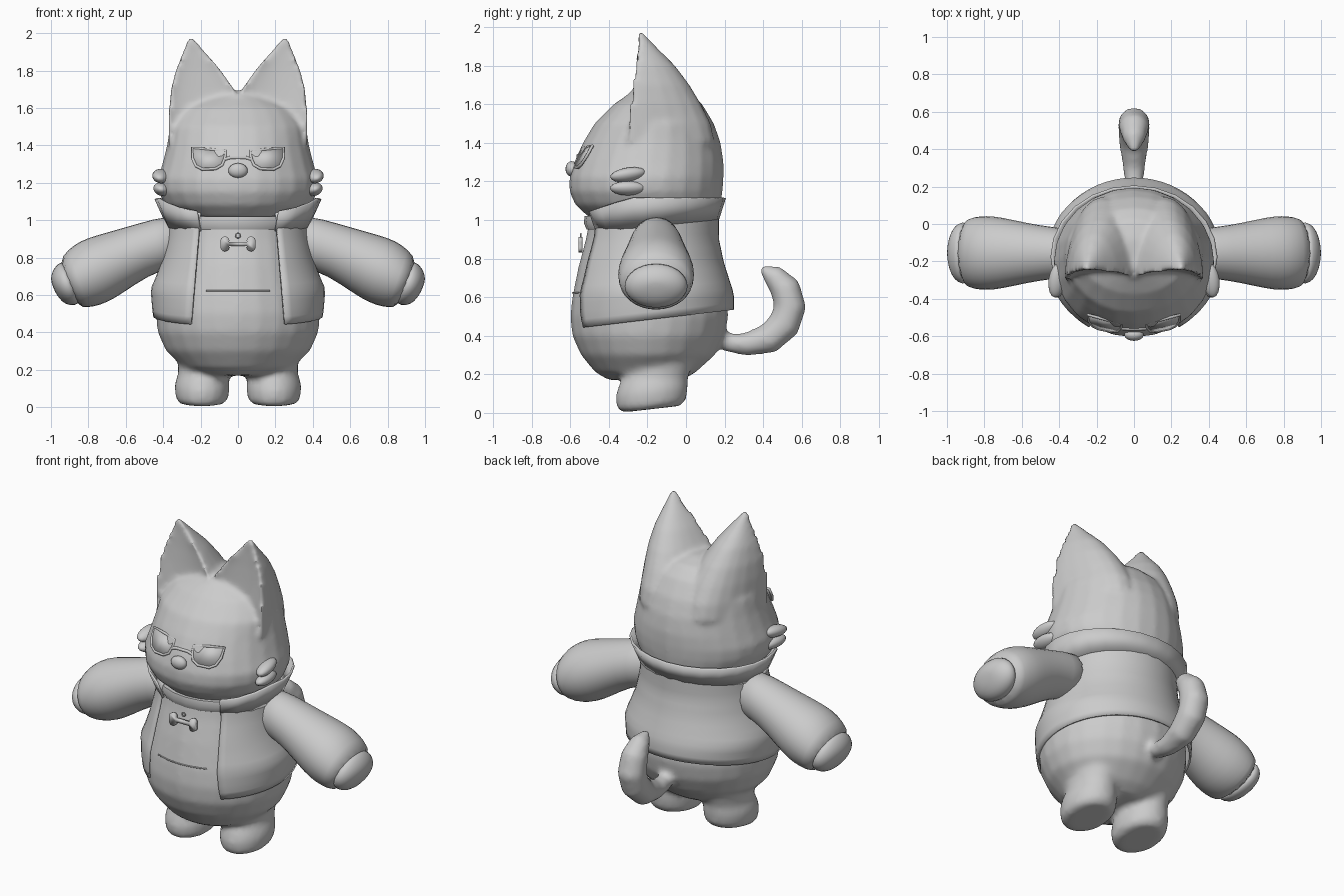
import bpy, bmesh, math
from mathutils import Vector

cube = bpy.data.objects.get("Cube")
if cube:
    bpy.data.objects.remove(cube)

GREY = bpy.data.materials.new("plain grey")
GREY.use_nodes = True
GREY.diffuse_color = (0.6, 0.6, 0.6, 1)
GREY.node_tree.nodes["Principled BSDF"].inputs["Base Color"].default_value = (0.6, 0.6, 0.6, 1)


def make(name, verts, faces, angle=40):
    me = bpy.data.meshes.new(name)
    me.from_pydata([tuple(v) for v in verts], [], faces)
    bm = bmesh.new()
    bm.from_mesh(me)
    bmesh.ops.recalc_face_normals(bm, faces=bm.faces)
    bm.to_mesh(me)
    bm.free()
    me.materials.append(GREY)
    ob = bpy.data.objects.new(name, me)
    bpy.context.scene.collection.objects.link(ob)
    select([ob])
    bpy.ops.object.shade_smooth_by_angle(angle=math.radians(angle))
    return ob


def select(obs):
    bpy.ops.object.select_all(action="DESELECT")
    for o in obs:
        o.select_set(True)
    bpy.context.view_layer.objects.active = obs[0]


def grid(name, rows, closed=True, caps=True, angle=40):
    n, m = len(rows[0]), len(rows)
    faces = [(r * n + i, r * n + (i + 1) % n, (r + 1) * n + (i + 1) % n, (r + 1) * n + i)
             for r in range(m - 1) for i in range(n if closed else n - 1)]
    if closed and caps:
        faces += [tuple(range(n)), tuple(range((m - 1) * n, m * n))]
    return make(name, [v for row in rows for v in row], faces, angle)


def ring(c, a, b, n=24):
    return [Vector(c) + Vector(a) * math.cos(2 * math.pi * i / n)
            + Vector(b) * math.sin(2 * math.pi * i / n) for i in range(n)]


def stack(profile, cx=0):
    # profile rows: height, half width, front y, back y
    return [ring((cx, (f + b) / 2, z), (w, 0, 0), (0, (b - f) / 2, 0)) for z, w, f, b in profile]


def subsurf(ob, levels=1):
    mod = ob.modifiers.new("subdivision", "SUBSURF")
    mod.levels = mod.render_levels = levels


def blend(name, obs, voxel, rounds):
    # fuse overlapping forms into one soft skin
    select(obs)
    bpy.ops.object.join()
    ob = obs[0]
    ob.name = name
    mod = ob.modifiers.new("fuse", "REMESH")
    mod.mode, mod.voxel_size, mod.use_smooth_shade = "VOXEL", voxel, True
    mod = ob.modifiers.new("soften", "SMOOTH")
    mod.factor, mod.iterations = 0.5, rounds
    return ob


def ball(name, c, size, rot=(0, 0, 0)):
    bpy.ops.mesh.primitive_uv_sphere_add(segments=16, ring_count=10, location=c, rotation=rot)
    ob = bpy.context.object
    ob.name, ob.scale = name, size
    ob.data.materials.append(GREY)
    bpy.ops.object.shade_smooth()
    return ob


def tube(name, pts, radius, cyclic=False):
    cu = bpy.data.curves.new(name, "CURVE")
    cu.dimensions, cu.bevel_depth, cu.bevel_resolution = "3D", radius, 2
    sp = cu.splines.new("POLY")
    sp.points.add(len(pts) - 1)
    for p, v in zip(sp.points, pts):
        p.co = (*v, 1)
    sp.use_cyclic_u = cyclic
    cu.materials.append(GREY)
    ob = bpy.data.objects.new(name, cu)
    bpy.context.scene.collection.objects.link(ob)


def sample(profile, z):
    for a, b in zip(profile, profile[1:]):
        if z <= b[0]:
            t = max(0, (z - a[0]) / (b[0] - a[0]))
            return [p + (q - p) * t for p, q in zip(a[1:], b[1:])]
    return profile[-1][1:]


# Body, legs and tail fused together
torso = grid("torso", stack([
    (0.17, 0.18, -0.40, -0.02), (0.21, 0.29, -0.47, 0.05), (0.30, 0.385, -0.545, 0.15),
    (0.40, 0.43, -0.59, 0.20), (0.50, 0.44, -0.60, 0.22), (0.60, 0.425, -0.59, 0.21),
    (0.75, 0.38, -0.56, 0.17), (0.90, 0.345, -0.52, 0.14), (1.06, 0.33, -0.49, 0.13)]))
parts = [torso]
for s in (1, -1):
    rows = stack([(0.0, 0.115, -0.33, -0.03), (0.025, 0.14, -0.36, 0.0), (0.09, 0.148, -0.365, 0.01),
                  (0.14, 0.142, -0.35, 0.01), (0.18, 0.128, -0.33, 0.01), (0.24, 0.13, -0.33, 0.03),
                  (0.32, 0.14, -0.33, 0.06)], 0.192 * s)
    for row in rows[:3]:
        for v in row:
            v.z += 0.04 * (v.y + 0.35) / 0.35
    parts.append(grid("leg", rows))
path = [(0.12, 0.42, 0.04), (0.22, 0.365, 0.05), (0.31, 0.355, 0.06), (0.43, 0.385, 0.08),
        (0.51, 0.46, 0.085), (0.54, 0.55, 0.085), (0.515, 0.645, 0.08), (0.455, 0.71, 0.06), (0.39, 0.75, 0.02)]
rows = []
for i, (y, z, r) in enumerate(path):
    p, q = path[max(0, i - 1)], path[min(len(path) - 1, i + 1)]
    d = Vector((0, q[0] - p[0], q[1] - p[1])).normalized()
    rows.append(ring((0, y, z), (r, 0, 0), d.cross(Vector((1, 0, 0))) * r, 16))
parts.append(grid("tail", rows))
blend("body", parts, 0.018, 6)

# Head with two ears
skull = grid("skull", stack([
    (0.98, 0.22, -0.42, 0.08), (1.02, 0.31, -0.51, 0.14), (1.08, 0.39, -0.575, 0.18), (1.15, 0.425, -0.605, 0.19),
    (1.22, 0.43, -0.605, 0.195), (1.30, 0.405, -0.58, 0.195), (1.40, 0.38, -0.535, 0.18),
    (1.50, 0.365, -0.475, 0.145), (1.60, 0.30, -0.375, 0.085), (1.66, 0.18, -0.29, 0.02),
    (1.69, 0.05, -0.22, -0.08)]))
parts = [skull]
for s in (1, -1):
    rows = []
    # height, inner x, outer x, front y, back y
    for z, x0, x1, f, b in [(1.40, -0.05, 0.372, -0.30, 0.15), (1.50, -0.05, 0.372, -0.31, 0.13),
                            (1.60, -0.03, 0.37, -0.30, 0.08), (1.70, 0.02, 0.36, -0.285, 0.02),
                            (1.80, 0.09, 0.335, -0.27, -0.055), (1.90, 0.175, 0.295, -0.255, -0.155),
                            (1.98, 0.245, 0.265, -0.25, -0.23)]:
        row = []
        for v in ring((0, 0, 0), (1, 0, 0), (0, 1, 0)):
            depth = v.y if v.y > 0 else -0.12 * v.y
            row.append((s * ((x0 + x1) / 2 + v.x * (x1 - x0) / 2), f + (b - f) * depth, z))
        rows.append(row)
    parts.append(grid("ear", rows))
blend("head", parts, 0.016, 5)

# Cheek tufts and nose
for s in (1, -1):
    for z, x, tilt in ((1.235, 0.41, 0.15), (1.165, 0.405, 0.0)):
        ball("cheek_tuft", (s * x, -0.30, z), (0.048, 0.095, 0.036), (tilt, -0.3 * s, 0.1 * s))
ball("nose", (0, -0.592, 1.265), (0.052, 0.033, 0.04))

# Open jacket with slanted hem
coat = [(0.42, 0.44, -0.60, 0.23), (0.50, 0.452, -0.612, 0.242), (0.62, 0.462, -0.605, 0.242), (0.68, 0.435, -0.59, 0.222),
        (0.78, 0.40, -0.57, 0.19), (0.90, 0.375, -0.535, 0.165), (1.06, 0.36, -0.51, 0.165)]


def wrap(bottom, top, shape, opening, cols, rows):
    out = []
    for r in range(rows + 1):
        k, row = r / rows, []
        for c in range(cols + 1):
            u = c / cols
            w, f, b = shape(k, (bottom(-math.cos(2 * math.pi * u)) * (1 - k) + top(0) * k))
            start = math.asin(opening(k) / w)
            t = start + u * (2 * math.pi - 2 * start)
            side = -math.cos(t)
            z = bottom(side) * (1 - k) + top(side) * k
            row.append((w * math.sin(t), (f + b) / 2 + side * (b - f) / 2, z))
        out.append(row)
    return out


def thicken(ob, amount):
    mod = ob.modifiers.new("thickness", "SOLIDIFY")
    mod.thickness, mod.offset = amount, 0


jacket = grid("jacket", wrap(lambda d: 0.485 + 0.05 * d, lambda d: 1.04, lambda k, z: sample(coat, z),
                             lambda k: 0.25 - 0.05 * k, 48, 14), closed=False)
thicken(jacket, 0.012)

# Faceted upright collar
collar = grid("jacket_collar", wrap(
    lambda d: 0.97 + 0.035 * d, lambda d: 1.115 - 0.085 * max(0, -d - 0.3) / 0.7,
    lambda k, z: (0.375 + 0.065 * k, -0.515 - 0.035 * k, 0.165 + 0.035 * k),
    lambda k: 0.2 + 0.02 * k, 20, 1), closed=False, angle=10)
thicken(collar, 0.014)

# Neck band, tag ring and bone tag
band = grid("neck_band", stack([(0.95, 0.34, -0.515, 0.13), (0.985, 0.36, -0.53, 0.13),
                                (1.02, 0.35, -0.525, 0.13)]))
tube("tag_ring", ring((0, -0.545, 0.918), (0.012, 0, 0), (0, 0, 0.012), 12), 0.004, True)


def plate(name, outline, depth):
    ob = make(name, outline, [tuple(range(len(outline)))])
    thicken(ob, depth)


bone = []
for sx, sz, a0 in ((1, 1, 210), (1, -1, 90), (-1, -1, 30), (-1, 1, -90)):
    knobs = []
    for i in range(9):
        # each knob sweeps from the shaft round to the end notch
        a = math.radians(200 - 220 * i / 8)
        knobs.append((sx * (0.07 + 0.024 * math.cos(a)), -0.548, 0.873 + sz * (0.018 + 0.022 * math.sin(a))))
    bone += knobs if sx * sz > 0 else knobs[::-1]
plate("bone_tag", bone, 0.02)

# Shirt pocket seam
tube("shirt_seam", [(x / 100, -0.195 - 0.393 * math.sqrt(1 - (x / 42) ** 2), 0.622)
                    for x in range(-17, 18, 2)], 0.004)

# Sleeves and hands: section top and bottom points plus depth
sleeve = [(0.30, 1.04, 0.30, 0.74, 0.13), (0.45, 1.01, 0.42, 0.73, 0.14), (0.62, 0.96, 0.54, 0.66, 0.165),
          (0.75, 0.925, 0.66, 0.575, 0.195), (0.845, 0.895, 0.74, 0.54, 0.205),
          (0.91, 0.845, 0.80, 0.53, 0.195), (0.968, 0.78, 0.86, 0.53, 0.185)]
hand = [(0.93, 0.79, 0.83, 0.56, 0.165), (0.962, 0.77, 0.872, 0.54, 0.172), (0.987, 0.742, 0.92, 0.545, 0.15),
        (1.0, 0.705, 0.957, 0.58, 0.10), (1.0, 0.67, 0.98, 0.62, 0.04)]
for s, side in ((1, "left"), (-1, "right")):
    for name, prof in (("sleeve", sleeve), ("hand", hand)):
        rows = [ring((s * (a + c) / 2, -0.155, (b + d) / 2), (s * (a - c) / 2, 0, (b - d) / 2), (0, e, 0), 16)
                for a, b, c, d, e in prof]
        subsurf(grid(side + "_" + name, rows))

# Half-rim glasses following the face
def on_face(x, z):
    return (x, -0.605 + 0.33 * abs(x) - 0.1 * abs(x) + 0.55 * (z - 1.27), z)


for s in (1, -1):
    rim = [on_face(s * x, z) for x, z in
           ((0.065, 1.37), (0.15, 1.378), (0.245, 1.385), (0.243, 1.33), (0.225, 1.29), (0.19, 1.272),
            (0.12, 1.275), (0.085, 1.295), (0.07, 1.33))]
    tube("glasses_rim", rim, 0.008, True)
    plate("glasses_lens", rim, 0.008)
tube("glasses_bridge", [on_face(x, 1.335 - 0.01 * (abs(x) > 0.05)) for x in (-0.07, -0.04, 0.04, 0.07)], 0.009)
